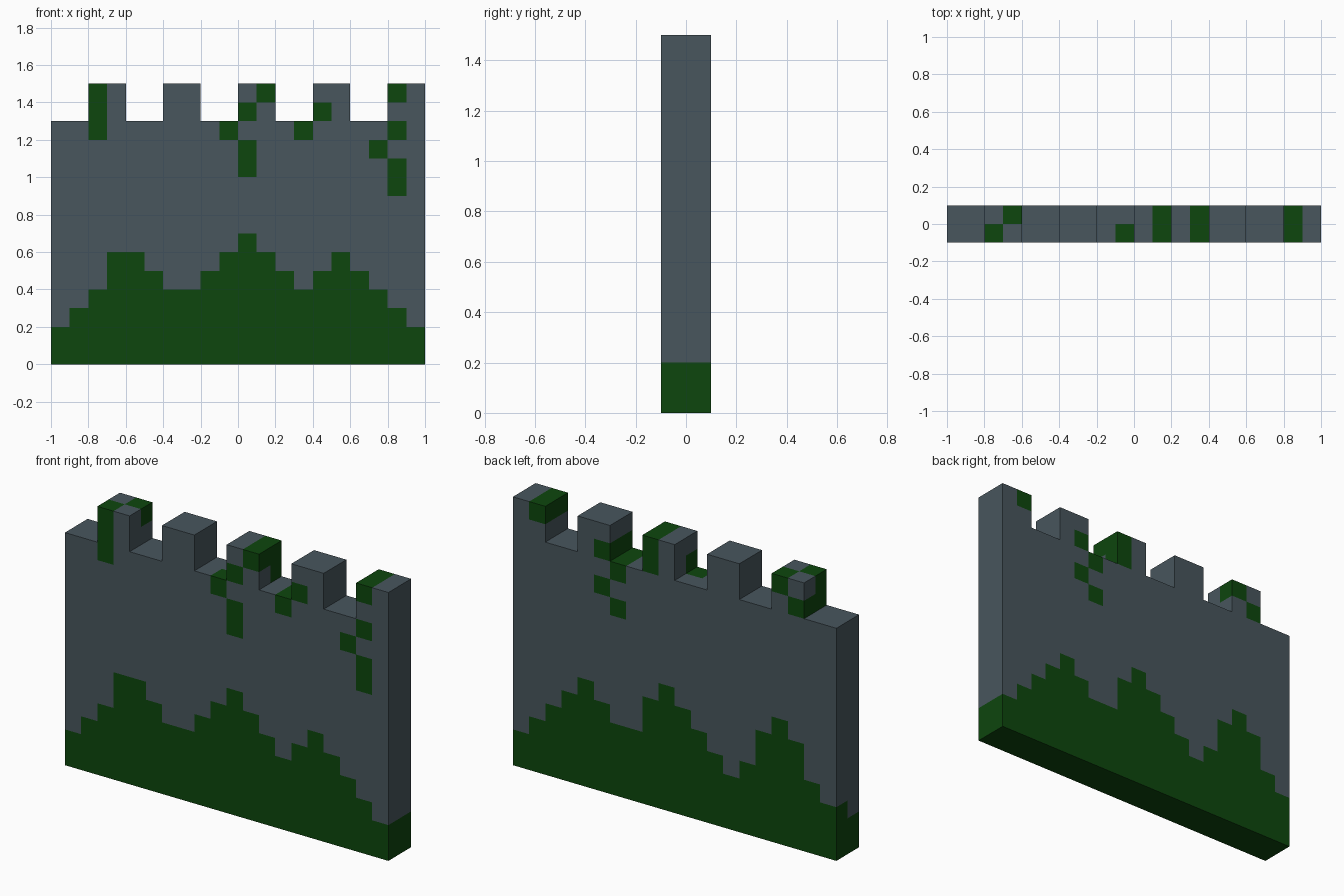
import bpy, bmesh
from mathutils import Vector

if "Cube" in bpy.data.objects:
    bpy.data.objects.remove(bpy.data.objects["Cube"])

CELL = 0.1
COLS, DEPTH, ROWS, WALK = 20, 2, 15, 13


def material(name, rgb):
    m = bpy.data.materials.new(name)
    m.diffuse_color = (*rgb, 1.0)
    m.use_nodes = True
    m.node_tree.nodes["Principled BSDF"].inputs["Base Color"].default_value = m.diffuse_color
    return m


# Height of the moss bank in cells, left to right, for the front and back layers
BANK = ("23466544567654565432", "34676434567644565432")

# Loose moss patches near the top: column -> rows, for the front and back layers
PATCHES = (
    {2: (12, 13, 14), 9: (12,), 10: (10, 11, 13), 11: (14,), 13: (12,),
     14: (13,), 17: (11,), 18: (9, 10, 12, 14)},
    {2: (13,), 3: (14,), 11: (13, 14), 13: (10, 12), 14: (11, 13), 18: (14,)},
)


def solid(i, j, k):
    """Wall up to the walk, with a merlon on every second pair of columns."""
    if not (0 <= i < COLS and 0 <= j < DEPTH and 0 <= k < ROWS):
        return False
    return k < WALK or (i // 2) % 2 == 1


def mossy(i, j, k):
    return k < int(BANK[j][i]) or k in PATCHES[j].get(i, ())


# Wall shell: one square for every exposed block side
bm = bmesh.new()
axes = [Vector((1, 0, 0)), Vector((0, 1, 0)), Vector((0, 0, 1))]
origin = Vector((-COLS / 2, -DEPTH / 2, 0))
for i in range(COLS):
    for j in range(DEPTH):
        for k in range(ROWS):
            if not solid(i, j, k):
                continue
            centre = origin + Vector((i + 0.5, j + 0.5, k + 0.5))
            for a in range(3):
                for s in (-1, 1):
                    n = axes[a] * s
                    if solid(i + int(n.x), j + int(n.y), k + int(n.z)):
                        continue
                    u = axes[(a + 1) % 3] * 0.5
                    v = axes[(a + 2) % 3] * 0.5 * s
                    c = centre + n * 0.5
                    quad = [c - u - v, c + u - v, c + u + v, c - u + v]
                    face = bm.faces.new([bm.verts.new(p * CELL) for p in quad])
                    face.material_index = int(mossy(i, j, k))
bmesh.ops.remove_doubles(bm, verts=bm.verts, dist=0.001)

mesh = bpy.data.meshes.new("battlement_wall")
bm.to_mesh(mesh)
bm.free()
mesh.materials.append(material("slate stone", (0.065, 0.093, 0.110)))
mesh.materials.append(material("dark moss", (0.004, 0.061, 0.004)))
wall = bpy.data.objects.new("battlement_wall", mesh)
bpy.context.collection.objects.link(wall)
